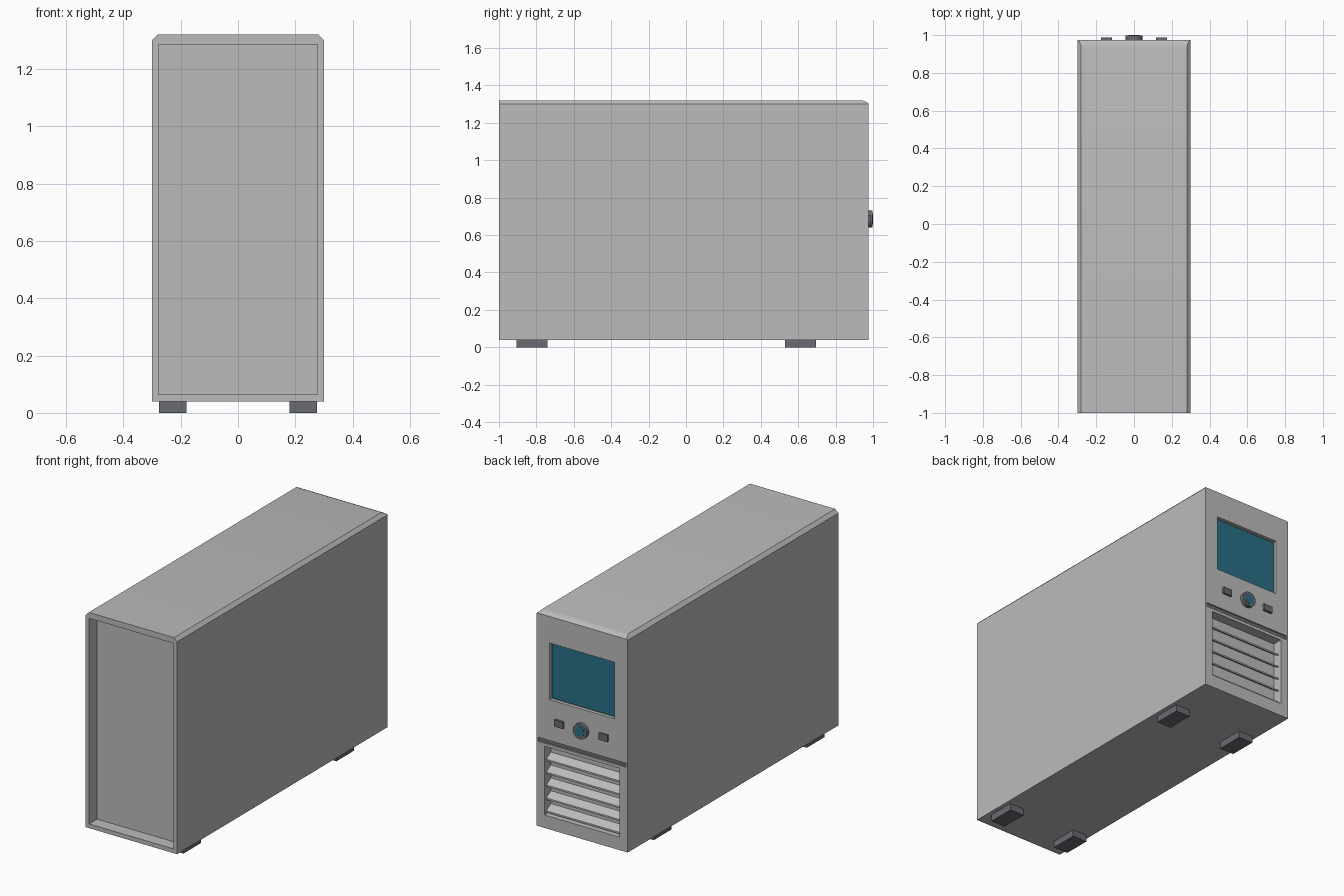
import bpy, bmesh, math

if "Cube" in bpy.data.objects:
    bpy.data.objects.remove(bpy.data.objects["Cube"])


def material(name, rgb):
    m = bpy.data.materials.new(name)
    m.diffuse_color = (*rgb, 1)
    m.use_nodes = True
    m.node_tree.nodes["Principled BSDF"].inputs["Base Color"].default_value = m.diffuse_color
    return m


GREY = material("case_grey", (0.5, 0.5, 0.5))
DARK = material("dark_grey", (0.145, 0.15, 0.17))
BLUE = material("screen_blue", (0.022, 0.163, 0.246))
FACE_Y = 0.975          # plane of the control panel


def from_bmesh(name, bm, mat):
    bmesh.ops.recalc_face_normals(bm, faces=bm.faces)
    me = bpy.data.meshes.new(name)
    bm.to_mesh(me)
    bm.free()
    me.materials.append(mat)
    ob = bpy.data.objects.new(name, me)
    bpy.context.collection.objects.link(ob)
    return ob


def box(name, x, y, z, mat):
    """Box from (min, max) pairs."""
    bm = bmesh.new()
    bmesh.ops.create_cube(bm, size=1)
    for v in bm.verts:
        v.co = [r[0] if c < 0 else r[1] for c, r in zip(v.co, (x, y, z))]
    return from_bmesh(name, bm, mat)


def activate(ob):
    bpy.ops.object.select_all(action='DESELECT')
    ob.select_set(True)
    bpy.context.view_layer.objects.active = ob


def smooth(ob):
    activate(ob)
    bpy.ops.object.shade_smooth_by_angle(angle=math.radians(30))


def cut(ob, name, x, y, z):
    """Cut a rectangular pocket."""
    cutter = box(name, x, y, z, GREY)
    cutter.hide_render = True
    mod = ob.modifiers.new(name, 'BOOLEAN')
    mod.operation, mod.solver, mod.object = 'DIFFERENCE', 'EXACT', cutter
    activate(ob)
    bpy.ops.object.modifier_apply(modifier=name)
    bpy.data.objects.remove(cutter)


# Case: lofted sections, top chamfer fading out over the rounded panel edge
bm = bmesh.new()
rings = []
for y, c in ((-1, .02), (.935, .02), (.949, .0175), (.963, .012), (FACE_Y, .004)):
    pts = ((-.3, .04), (.3, .04), (.3, 1.3), (.3 - c, 1.3 + c),
           (c - .3, 1.3 + c), (-.3, 1.3))
    rings.append([bm.verts.new((x, y, z)) for x, z in pts])
for a, b in zip(rings, rings[1:]):
    for i in range(6):
        j = (i + 1) % 6
        bm.faces.new((a[i], a[j], b[j], b[i]))
bm.faces.new(rings[0])
bm.faces.new(rings[-1])
case = from_bmesh("case", bm, GREY)

# Pockets: rear recess, screen, trim groove and vent
cut(case, "rear_recess", (-.277, .277), (-1.1, -.925), (.065, 1.285))
cut(case, "screen_recess", (-.213, .213), (FACE_Y - .02, 1.1), (.81, 1.146))
cut(case, "groove", (-.29, .29), (FACE_Y - .02, 1.1), (.543, .567))
cut(case, "vent_recess", (-.247, .247), (FACE_Y - .06, 1.1), (.117, .525))
smooth(case)

# Screen plate and dark trim strip
box("screen", (-.206, .206), (FACE_Y - .021, FACE_Y - .014), (.817, 1.139), BLUE)
box("trim_strip", (-.29, .29), (FACE_Y - .021, FACE_Y - .008), (.543, .567), DARK)

# Vent slats: thin sloped bars, low at the outside
for n in range(5):
    low = .135 + n * .0765
    bm = bmesh.new()
    prof = ((.957, low), (.914, low + .027), (.914, low + .017), (.957, low - .01))
    ends = [[bm.verts.new((x, y, z)) for y, z in prof] for x in (-.247, .247)]
    for i in range(4):
        j = (i + 1) % 4
        bm.faces.new((ends[0][i], ends[0][j], ends[1][j], ends[1][i]))
    for e in ends:
        bm.faces.new(e)
    from_bmesh(f"vent_slat_{n + 1}", bm, GREY)

# Buttons either side of the dial
for side, cx in (("left", .146), ("right", -.146)):
    box(f"button_{side}", (cx - .029, cx + .029), (FACE_Y - .01, .988), (.666, .706), DARK)


def disc(name, radius, y0, y1, mat):
    bm = bmesh.new()
    bmesh.ops.create_cone(bm, cap_ends=True, segments=32, radius1=radius,
                          radius2=radius, depth=y1 - y0)
    for v in bm.verts:
        x, y, z = v.co
        v.co = (x, z + (y0 + y1) / 2, .686 - y)
    smooth(from_bmesh(name, bm, mat))


# Dial with blue centre
disc("dial", .045, FACE_Y - .01, .998, DARK)
disc("dial_centre", .03, .994, 1.0, BLUE)

# Feet
for sx, side in ((-1, "left"), (1, "right")):
    for y, end in (((-.905, -.74), "rear"), ((.53, .695), "panel")):
        box(f"foot_{end}_{side}", sorted((sx * .18, sx * .275)), y, (0, .042), DARK)
